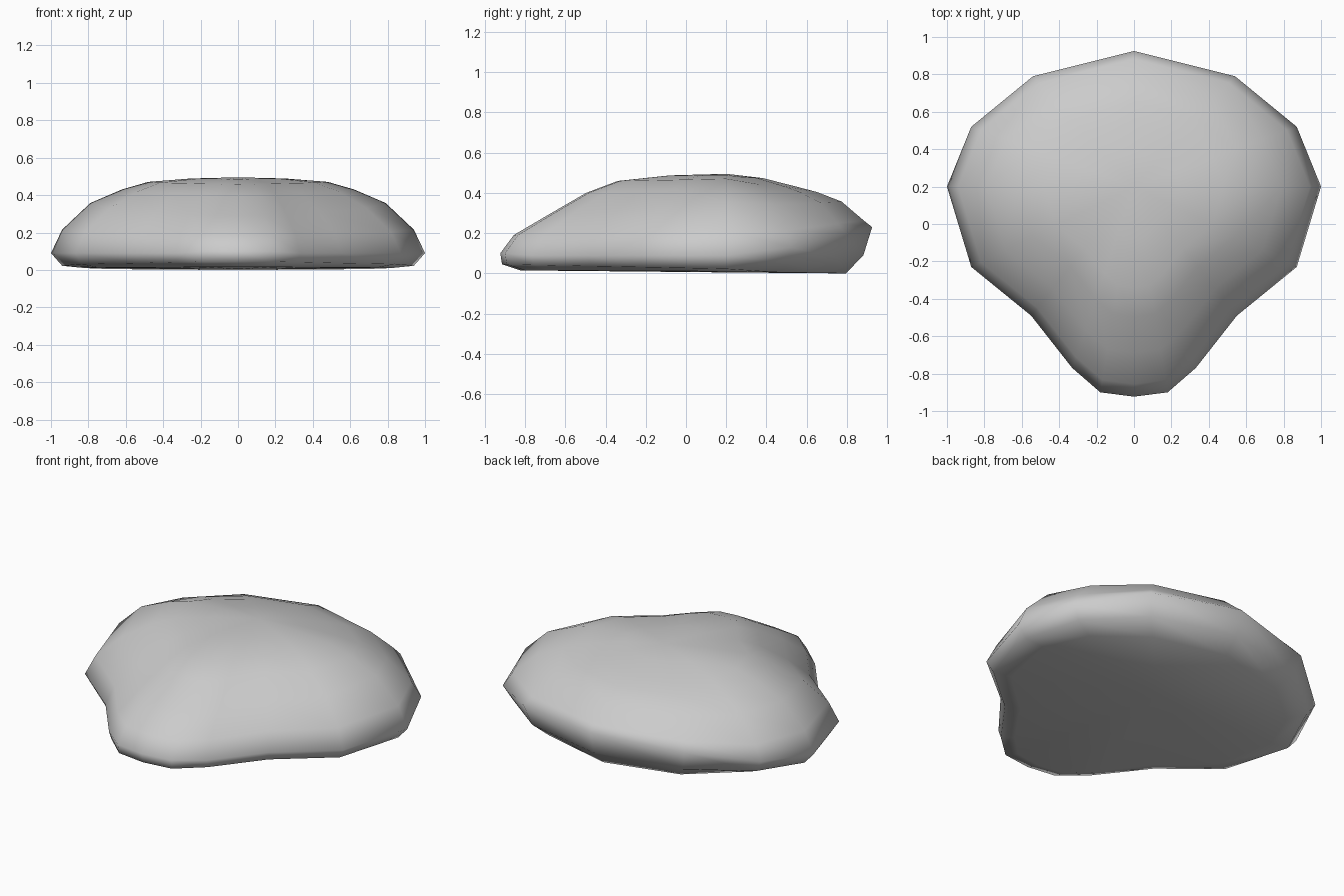
import bpy, bmesh

if "Cube" in bpy.data.objects:
    bpy.data.objects.remove(bpy.data.objects["Cube"])

CY = 0.2      # y of the crown
TOP = 0.495

# half outline seen from above, back to front: x, y, rim height
half = [(0, .925, .23), (.54, .79, .20), (.87, .52, .13), (1, .2, .09),
        (.87, -.23, .09), (.55, -.49, .09), (.33, -.77, .09), (.18, -.90, .10), (0, -.923, .10)]
outline = half + [(-x, y, z) for x, y, z in half[-2:0:-1]]

# dome rings: scale, then rise fraction at the back, side and front
dome = [(.94, .13, .31, .23), (.79, .48, .66, .48), (.62, .66, .84, .76),
        (.48, .76, .94, .91), (.25, .92, .985, .98)]
# underside rings: (scale, z) at the back, side and front
under = [((.82, .0), (.82, .01), (.91, .015)), ((.94, .09), (.94, .022), (.992, .045))]


def blend(y, back, side, front):
    """Mix back/side/front values according to y."""
    if y > CY:
        t = (y - CY) / .725
        return side + (back - side) * t
    t = (CY - y) / 1.123
    return side + (front - side) * t


bm = bmesh.new()


def vert(x, y, s, z):
    return bm.verts.new((x * s, CY + (y - CY) * s, z))


rings = []
for b, s, f in under:
    rings.append([vert(x, y, blend(y, b[0], s[0], f[0]), blend(y, b[1], s[1], f[1]))
                  for x, y, z in outline])
rings.append([vert(x, y, 1, z) for x, y, z in outline])
for sc, b, s, f in dome:
    rings.append([vert(x, y, sc, z + (TOP - z) * blend(y, b, s, f)) for x, y, z in outline])

# skin between rings, then close the crown and the base
n = len(outline)
for lo, hi in zip(rings, rings[1:]):
    for i in range(n):
        j = (i + 1) % n
        bm.faces.new((lo[i], lo[j], hi[j], hi[i]))
crown = bm.verts.new((0, CY, TOP))
base = bm.verts.new((0, CY, .005))
for i in range(n):
    j = (i + 1) % n
    bm.faces.new((rings[-1][i], rings[-1][j], crown))
    bm.faces.new((rings[0][j], rings[0][i], base))
bmesh.ops.recalc_face_normals(bm, faces=bm.faces)
for f in bm.faces:
    f.smooth = True

mesh = bpy.data.meshes.new("cushion_body")
bm.to_mesh(mesh)
bm.free()
bpy.context.collection.objects.link(bpy.data.objects.new("cushion_body", mesh))
